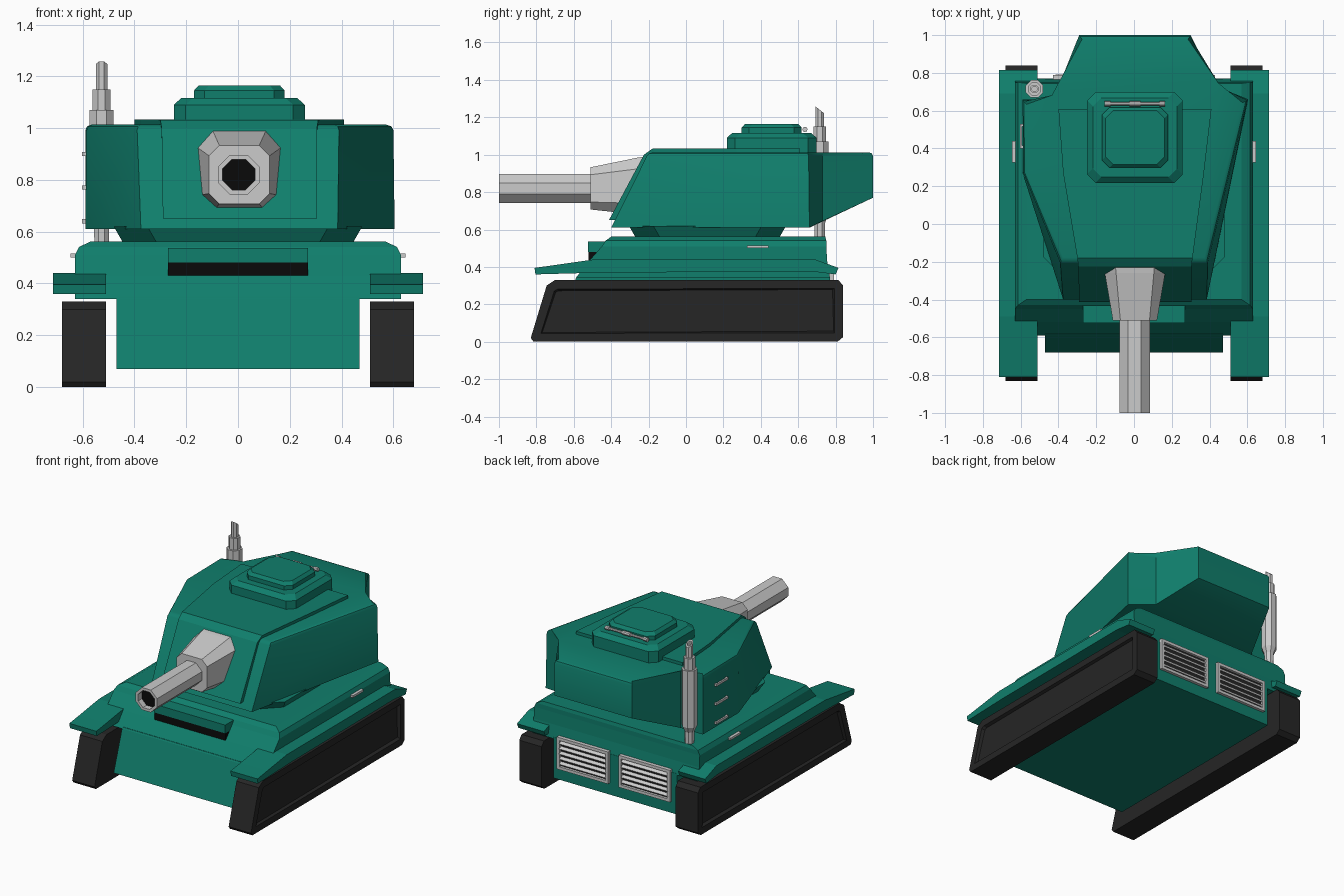
import bpy, bmesh, math
from mathutils import Matrix, Vector

if "Cube" in bpy.data.objects:
    bpy.data.objects.remove(bpy.data.objects["Cube"])


def material(name, rgb):
    m = bpy.data.materials.new(name)
    m.diffuse_color = (*rgb, 1)
    m.use_nodes = True
    m.node_tree.nodes["Principled BSDF"].inputs["Base Color"].default_value = m.diffuse_color
    return m


GREEN = material("green_paint", (0.005, 0.21, 0.15))
DARK = material("dark_rubber", (0.019, 0.019, 0.019))
BLACK = material("black_opening", (0.003, 0.003, 0.003))


def finish(name, bm, mat=None):
    bmesh.ops.recalc_face_normals(bm, faces=bm.faces)
    me = bpy.data.meshes.new(name)
    bm.to_mesh(me)
    bm.free()
    ob = bpy.data.objects.new(name, me)
    bpy.context.collection.objects.link(ob)
    if mat:
        me.materials.append(mat)
    return ob


def loft(rings, first_caps=None, top_bevel=0, segments=2):
    """Skin a list of point rings and close both ends."""
    bm = bmesh.new()
    rows = [[bm.verts.new(p) for p in r] for r in rings]
    n = len(rows[0])
    for a, b in zip(rows, rows[1:]):
        for i in range(n):
            bm.faces.new((a[i], a[(i + 1) % n], b[(i + 1) % n], b[i]))
    for cap in first_caps or [range(n)]:
        bm.faces.new([rows[0][i] for i in cap])
    bm.faces.new(rows[-1])
    if top_bevel:
        last = set(rows[-1])
        edges = [e for e in bm.edges if e.verts[0] in last and e.verts[1] in last]
        bmesh.ops.bevel(bm, geom=edges, offset=top_bevel, segments=segments,
                        profile=0.5, affect='EDGES')
    return bm


def add_box(bm, lo, hi, tilt=0):
    lo, hi = Vector(lo), Vector(hi)
    m = Matrix.Translation((lo + hi) / 2) @ Matrix.Rotation(tilt, 4, 'X')
    bmesh.ops.create_cube(bm, size=1, matrix=m @ Matrix.Diagonal((*(hi - lo), 1)))


def rect(x, y0, y1, z):
    return [(-x, y0, z), (x, y0, z), (x, y1, z), (-x, y1, z)]


def octagon(cx, cy, hx, hy, c):
    """Rectangle with cut corners, as 2D points."""
    return [(cx + a, cy + b) for a, b in (
        (-hx + c, -hy), (hx - c, -hy), (hx, -hy + c), (hx, hy - c),
        (hx - c, hy), (-hx + c, hy), (-hx, hy - c), (-hx, -hy + c))]


def smooth(ob):
    for o in bpy.context.selected_objects:
        o.select_set(False)
    bpy.context.view_layer.objects.active = ob
    ob.select_set(True)
    bpy.ops.object.shade_smooth_by_angle(angle=math.radians(30))


# Hull: narrow lower tub and wide upper deck
finish("lower_hull", loft([rect(.47, -.68, .77, .07), rect(.47, -.585, .77, .35)]), GREEN)
finish("upper_hull", loft([rect(.63, -.59, .77, .34), rect(.63, -.52, .755, .43),
                           rect(.63, -.45, .75, .51), rect(.615, -.43, .75, .54),
                           rect(.57, -.40, .745, .562)]), GREEN)

# Driver's visor and slot
bm = bmesh.new()
add_box(bm, (-.27, -.525, .48), (.27, -.38, .537))
finish("visor", bm, GREEN)
bm = bmesh.new()
add_box(bm, (-.27, -.522, .43), (.27, -.42, .481))
finish("visor_slot", bm, BLACK)

# Tracks, fenders and hull grab bars on both sides
TRACK = [(-.83, .02), (-.815, 0), (.81, 0), (.84, .025), (.84, .30), (.815, .33),
         (-.70, .33), (-.745, .30)]
FENDER = [(-.81, .395), (-.805, .36), (-.45, .37), (.68, .375), (.80, .36), (.815, .395),
          (.69, .44), (-.49, .44), (-.70, .41)]
for s, side in ((-1, "left"), (1, "right")):
    bm = loft([[(s * x, y, z) for y, z in TRACK] for x in (.51, .68)])
    bmesh.ops.recalc_face_normals(bm, faces=bm.faces)
    outer = [f for f in bm.faces if f.normal.x * s > .9]
    bmesh.ops.inset_region(bm, faces=outer, thickness=.05)
    bmesh.ops.inset_region(bm, faces=outer, thickness=.01, depth=-.02)
    finish(side + "_track", bm, DARK)
    finish(side + "_fender", loft([[(s * x, y, z) for y, z in FENDER] for x in (.51, .715)]), GREEN)
    bm = bmesh.new()
    add_box(bm, (s * .636 - .011, .325, .50), (s * .636 + .011, .44, .515))
    finish(side + "_hull_handle", bm)

    # Rear engine grille: frame and tilted slats
    bm = bmesh.new()
    a, b = sorted((s * .04, s * .43))
    for lo, hi in (((a, .76, .15), (b, .79, .17)), ((a, .76, .35), (b, .79, .37)),
                   ((a, .76, .15), (a + .02, .79, .37)), ((b - .02, .76, .15), (b, .79, .37))):
        add_box(bm, lo, hi)
    for i in range(5):
        z = .19 + i * .035
        add_box(bm, (a + .015, .765, z - .006), (b - .015, .79, z + .006), -.6)
    finish(side + "_grille", bm)
    bm = bmesh.new()
    add_box(bm, (a + .01, .76, .16), (b - .01, .773, .36))
    finish(side + "_grille_backing", bm, DARK)

# Turret ring
finish("turret_ring", loft([[(x, y, z) for x, y in octagon(0, .115, hx, hy, .13)]
                            for hx, hy, z in ((.44, .38, .55), (.48, .42, .62))]), GREEN)

# Turret shell, lofted from floor outline to roof outline, notched for the exhaust
floor = [(-.375, -.40, .61), (.385, -.40, .61), (.605, .66, .61), (.43, .73, .645),
         (.30, 1.0, .77), (-.29, 1.0, .77), (-.42, .66, .61), (-.59, .66, .61), (-.59, .27, .61)]
roof = [(-.39, -.20), (.39, -.20), (.60, .655), (.43, .73), (.30, 1.0), (-.29, 1.0),
        (-.42, .66), (-.59, .655), (-.585, .27)]
smooth(finish("turret", loft([floor, [(x, y, 1.013) for x, y in roof]],
                             [(0, 1, 2, 3, 6, 7, 8), (3, 4, 5, 6)], .022), GREEN))

# Raised armour plate over turret face and roof: xl, xr, outer y/z, inner y/z
PLATE = [(-.29, .305, -.412, .65, -.34, .65), (-.295, .305, -.225, 1.0, -.17, .97),
         (-.30, .31, -.18, 1.032, -.15, .98), (-.375, .37, .27, 1.034, .27, .98),
         (-.40, .41, .61, 1.034, .61, .98)]
finish("turret_plate", loft([[(l, yo, zo), (r, yo, zo), (r, yi, zi), (l, yi, zi)]
                             for l, r, yo, zo, yi, zi in PLATE]), GREEN)


# Cupola base and hatch
def cupola(name, hx, hy, c, z0, z1, z2, ins):
    finish(name, loft([[(x, y, z) for x, y in octagon(.005, .458, hx - d, hy - d, c)]
                       for z, d in ((z0, 0), (z1, 0), (z2, ins))]), GREEN)


cupola("cupola", .253, .24, .045, 1.01, 1.09, 1.117, .03)
cupola("hatch", .175, .16, .04, 1.10, 1.145, 1.165, .018)

# Hatch hinge
bm = bmesh.new()
for x, w, r in ((.005, .32, .009), (.005, .06, .014), (-.14, .03, .014), (.15, .03, .014)):
    bmesh.ops.create_cone(bm, cap_ends=True, segments=8, radius1=r, radius2=r, depth=w,
                          matrix=Matrix.Translation((x, .636, 1.135)) @ Matrix.Rotation(math.pi / 2, 4, 'Y'))
finish("hatch_hinge", bm)

# Gun: mantlet, barrel and bore
finish("mantlet", loft([[(x, y, z) for x, z in octagon(.005, cz, hx, hz, c)]
                        for y, cz, hx, hz, c in ((-.20, .83, .165, .162, .06),
                                                 (-.26, .832, .16, .152, .06),
                                                 (-.51, .82, .117, .113, .04))]))
finish("barrel", loft([[(x, y, z) for x, z in octagon(.003, .82, r, r * .95, r * .58)]
                       for y, r in ((-.45, .081), (-1.0, .081), (-1.0, .062), (-.92, .062))]))
finish("bore", loft([[(x, y, z) for x, z in octagon(.003, .82, .062, .059, .036)]
                     for y in (-.93, -.96)]), BLACK)

# Exhaust pipe with stepped sections and slanted open tip
PIPE = [(.03, .55), (.032, .64), (.05, .68), (.05, 1.07), (.037, 1.07), (.037, 1.15),
        (.024, 1.15), (.024, 1.24), (.015, 1.24), (.015, 1.18)]
rings = []
for r, z in PIPE:
    ring = []
    for i in range(8):
        t = math.tau * (i + .5) / 8
        dy = r * math.sin(t)
        ring.append((-.527 + r * math.cos(t), .715 + dy, z - (dy * .8 if z > 1.2 else 0)))
    rings.append(ring)
finish("exhaust", loft(rings))

# Ladder rungs on the left turret wall
bm = bmesh.new()
for z in (.64, .77, .90):
    add_box(bm, (-.603, .40, z - .008), (-.593, .53, z + .008))
    for y in (.40, .515):
        add_box(bm, (-.60, y, z - .008), (-.58, y + .015, z + .008))
finish("turret_rungs", bm)
